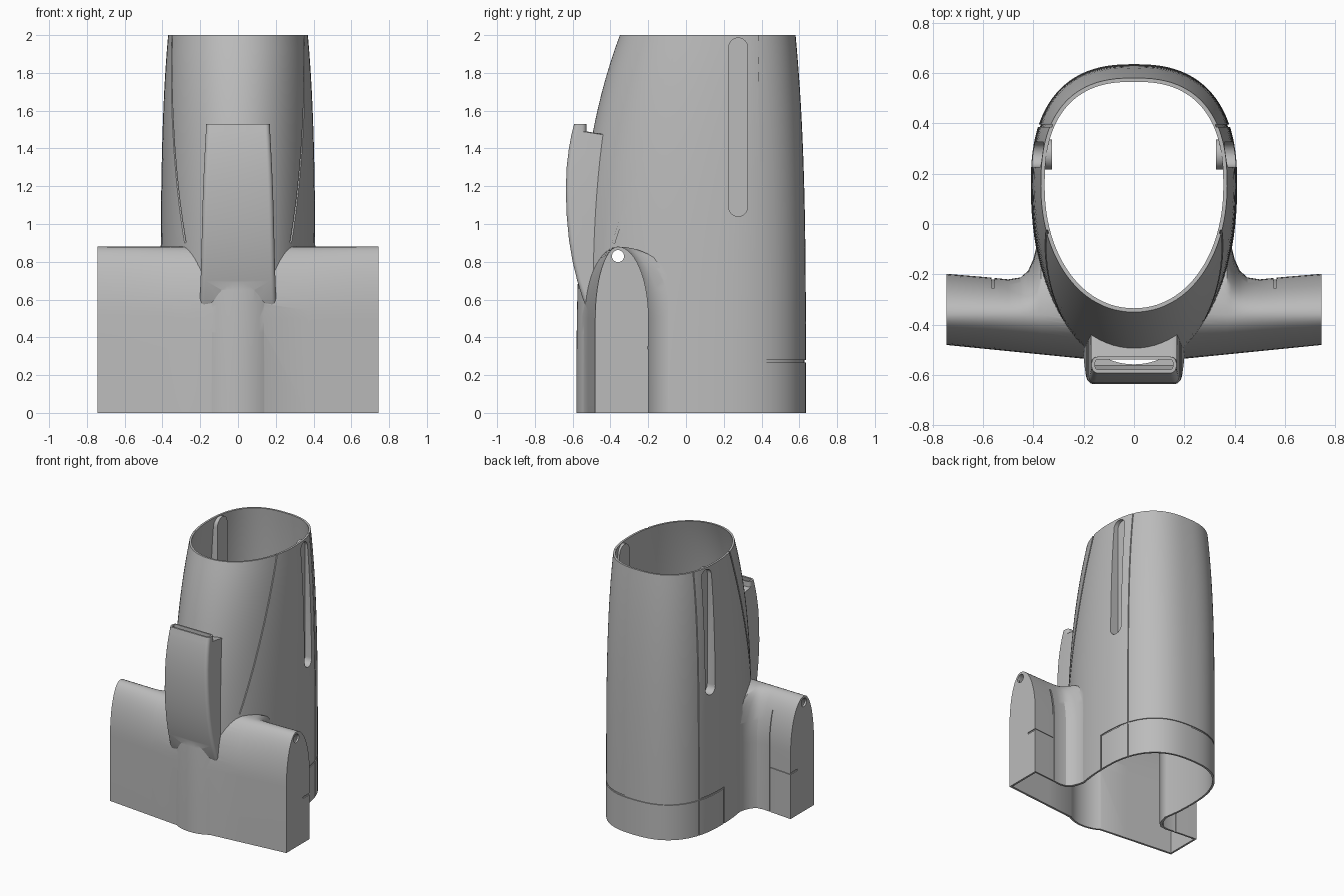
import bpy, bmesh, math
from mathutils import Matrix

cube = bpy.data.objects.get("Cube")
if cube:
    bpy.data.objects.remove(cube, do_unlink=True)

WALL = 0.015      # shell thickness
GROOVE = 0.007    # panel line depth


def add_object(name, bm):
    bmesh.ops.recalc_face_normals(bm, faces=bm.faces)
    mesh = bpy.data.meshes.new(name)
    bm.to_mesh(mesh)
    bm.free()
    obj = bpy.data.objects.new(name, mesh)
    bpy.context.scene.collection.objects.link(obj)
    return obj


def loft(name, rings):
    """Closed solid through rings of equal point count."""
    bm = bmesh.new()
    rows = [[bm.verts.new(p) for p in ring] for ring in rings]
    n = len(rows[0])
    for a, b in zip(rows, rows[1:]):
        for i in range(n):
            j = (i + 1) % n
            bm.faces.new((a[i], a[j], b[j], b[i]))
    bm.faces.new(rows[0])
    bm.faces.new(rows[-1])
    return add_object(name, bm)


def box(name, center, size, tilt=0.0):
    bm = bmesh.new()
    bmesh.ops.create_cube(bm, size=1)
    m = Matrix.Translation(center) @ Matrix.Rotation(tilt, 4, 'X') @ Matrix.Diagonal((*size, 1))
    bm.transform(m)
    return add_object(name, bm)


def combine(target, other, operation):
    """Apply a boolean and discard the second solid."""
    mod = target.modifiers.new("cut", 'BOOLEAN')
    mod.operation = operation
    mod.solver = 'EXACT'
    mod.object = other
    bpy.context.view_layer.objects.active = target
    bpy.ops.object.modifier_apply(modifier=mod.name)
    bpy.data.objects.remove(other, do_unlink=True)


# Egg-shaped body, narrowing towards the top
def body(off, z0, z1):
    rings, levels, segs, yc = [], 28, 96, 0.15
    for k in range(levels + 1):
        z = z0 + (z1 - z0) * k / levels
        t = max(z, 0) / 2
        width = 0.41 - 0.04 * t ** 4.5 - off
        front = yc + 0.58 - 0.23 * t ** 3.27 - off
        back = 0.635 - 0.055 * t ** 3.5 - yc - off
        ring = []
        for i in range(segs):
            a = 2 * math.pi * i / segs
            c, s = math.cos(a), math.sin(a)
            e = 2 / 2.5 if s > 0 else 2 / 2.08
            x = math.copysign(abs(c) ** e, c) * width
            y = math.copysign(abs(s) ** e, s) * (back if s > 0 else front)
            ring.append((x, yc + y, z))
        rings.append(ring)
    return loft("body", rings)


# Stub wings: arched section, rear edge flaring into the body
WING_REAR = [(0, 0), (0.37, 0), (0.385, -0.08), (0.4, -0.14), (0.42, -0.185),
             (0.45, -0.212), (0.5, -0.22), (0.6, -0.21), (0.745, -0.198)]


def wings(off, bottom):
    def section(x, rear, side):
        front, apex, arc = -0.555 + 0.1 * x + off, -0.36, 28
        rear -= off
        ring = [(front, bottom)]
        for i in range(arc + 1):
            a = math.pi * (1 - i / arc)
            c = math.cos(a)
            reach = rear - apex if c > 0 else apex - front
            ring.append((apex + c * reach, 0.5 + math.sin(a) * (0.38 - off)))
        ring.append((rear, bottom))
        px = side * (x - off if x else 0)
        return [(px, y, z) for y, z in ring]
    rings = [section(x, r, -1) for x, r in reversed(WING_REAR)]
    rings += [section(x, r, 1) for x, r in WING_REAR[1:]]
    return loft("wings", rings)


# Air scoop: rounded rectangle swept up the front
def rounded_ring(w, y0, y1, r, z):
    ring = []
    for q, (cx, cy) in enumerate([(w - r, y1 - r), (r - w, y1 - r), (r - w, y0 + r), (w - r, y0 + r)]):
        for i in range(7):
            a = math.pi / 2 * (q + i / 6)
            ring.append((cx + r * math.cos(a), cy + r * math.sin(a), z))
    return ring


SCOOP = [(0.5, 0.205, -0.5), (0.6, 0.201, -0.545), (0.7, 0.198, -0.576), (0.8, 0.195, -0.6),
         (0.92, 0.192, -0.62), (1.05, 0.189, -0.632), (1.18, 0.185, -0.636),
         (1.3, 0.18, -0.632), (1.4, 0.175, -0.62), (1.47, 0.171, -0.607),
         (1.49, 0.17, -0.602), (1.53, 0.168, -0.592)]


def scoop_outer():
    rings = []
    for z, w, front in SCOOP:
        back = -0.4 if z < 1.48 else -0.527
        rings.append(rounded_ring(w, front, back, 0.025, z))
    return loft("scoop", rings)


def scoop_inner():
    rings = []
    for z, w, front in SCOOP[2:] + [(1.6, 0.165, -0.58)]:
        rings.append(rounded_ring(w - 0.014, front + 0.014, -0.538, 0.011, z))
    return loft("scoop_hollow", rings)


# Round-ended slot prism running along x on one side
def slot(side, x0, x1, r):
    z0, z1, yc, steps = 1.09, 1.935, 0.276, 12
    prof = [(yc + r * math.cos(math.pi * i / steps), z1 + r * math.sin(math.pi * i / steps))
            for i in range(steps + 1)]
    prof += [(yc - r * math.cos(math.pi * i / steps), z0 - r * math.sin(math.pi * i / steps))
             for i in range(steps + 1)]
    return loft("slot", [[(side * x, y, z) for y, z in prof] for x in (x0, x1)])


# Outer form
hull = body(0, -0.1, 2)
hull.name = "hull_shell"
combine(hull, wings(0, -0.1), 'UNION')
combine(hull, scoop_outer(), 'UNION')

# Hollow, keeping pocket walls behind the side slots
hollow = body(WALL, -0.2, 2.1)
combine(hollow, wings(WALL, -0.2), 'UNION')
combine(hollow, scoop_inner(), 'UNION')
for side in (-1, 1):
    combine(hollow, slot(side, 0.325, 0.6, 0.06), 'DIFFERENCE')
combine(hull, hollow, 'DIFFERENCE')
for side in (-1, 1):
    combine(hull, slot(side, 0.338, 0.6, 0.05), 'DIFFERENCE')

# Open flat underside
combine(hull, box("trim", (0, 0, -0.25), (3, 3, 0.5)), 'DIFFERENCE')

# Pin hole through the wing tips
pin = [[(x, -0.36 + 0.032 * math.cos(i * math.pi / 12), 0.83 + 0.032 * math.sin(i * math.pi / 12))
        for i in range(24)] for x in (-0.9, 0.9)]
combine(hull, loft("pin", pin), 'DIFFERENCE')

# Body panel lines: diagonal, rear vertical, rear band and its end
lean = 0.322
body_lines = [((0, -0.199, 1.475), (1.2, 0.013, 1.208), -math.atan(lean)),
              ((0, 0.39, 1), (1.2, 0.011, 2.2), 0),
              ((0, 0.46, 0.273), (1.2, 0.68, 0.012), 0),
              ((0, 0.126, 0.09), (1.2, 0.012, 0.376), 0)]
for center, size, tilt in body_lines:
    line = box("line", center, size, tilt)
    combine(line, body(GROOVE, -0.3, 2.3), 'DIFFERENCE')
    combine(hull, line, 'DIFFERENCE')

# Flap lines on the back of each wing
for side in (-1, 1):
    for center, size in [((0.56, -0.2, 0.34), (0.013, 0.16, 0.84)),
                         ((0.68, -0.2, 0.345), (0.24, 0.16, 0.013))]:
        line = box("line", (side * center[0], center[1], center[2]), size)
        combine(line, wings(GROOVE, -0.3), 'DIFFERENCE')
        combine(hull, line, 'DIFFERENCE')

# Single grey finish
grey = bpy.data.materials.new("plain_grey")
grey.use_nodes = True
colour = (0.5, 0.5, 0.5, 1)
grey.diffuse_color = colour
grey.node_tree.nodes["Principled BSDF"].inputs["Base Color"].default_value = colour
hull.data.materials.clear()
hull.data.materials.append(grey)

bpy.ops.object.select_all(action='DESELECT')
hull.select_set(True)
bpy.context.view_layer.objects.active = hull
bpy.ops.object.shade_smooth_by_angle(angle=math.radians(28))
